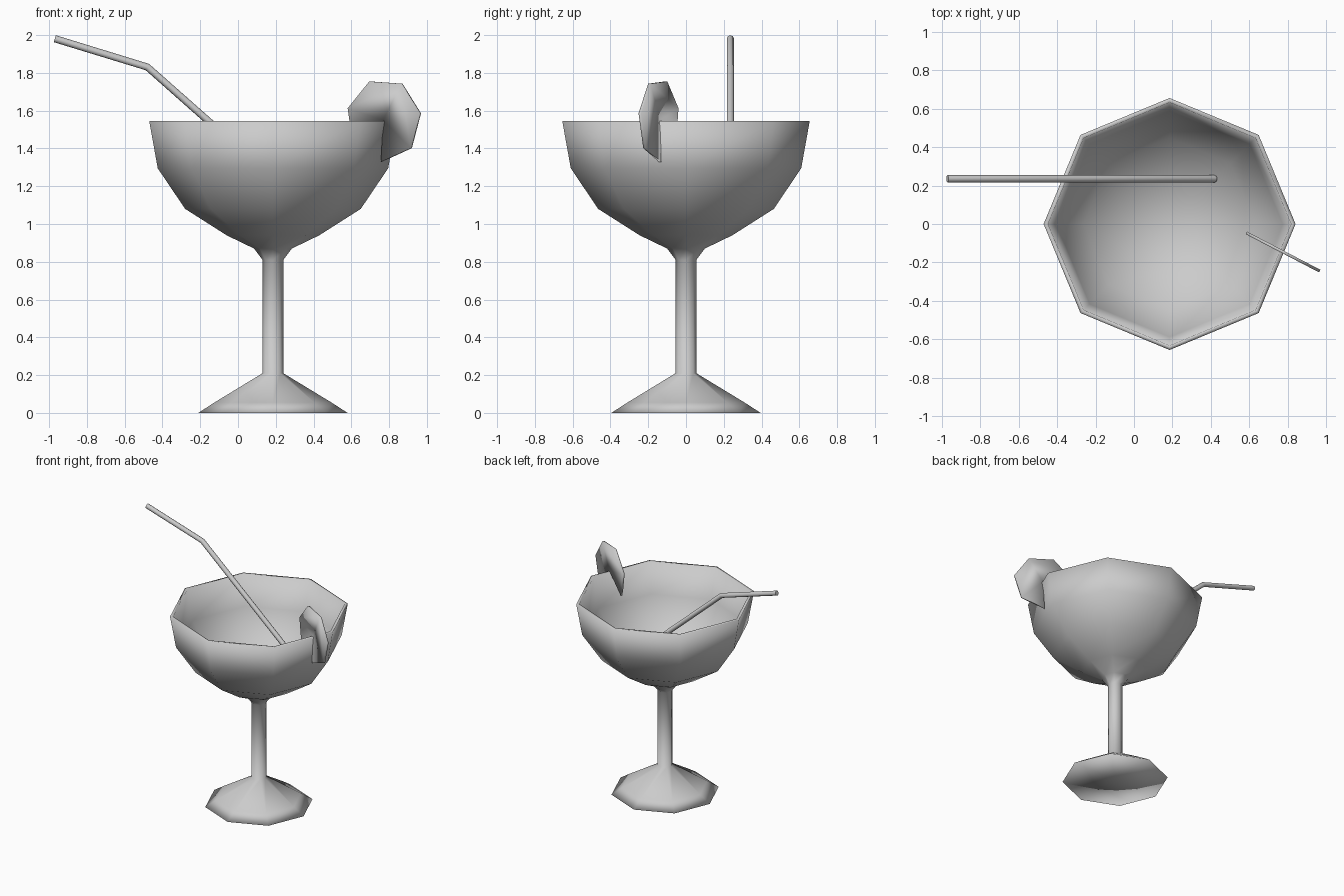
import bpy, bmesh, math
from mathutils import Vector

default = bpy.data.objects.get("Cube")
if default:
    bpy.data.objects.remove(default, do_unlink=True)

GREY = (0.6, 0.6, 0.6, 1.0)
mat = bpy.data.materials.new("plain grey")
mat.use_nodes = True
mat.diffuse_color = GREY
mat.node_tree.nodes["Principled BSDF"].inputs["Base Color"].default_value = GREY


def add_mesh(name, bm, location):
    """Turn a bmesh into a smooth shaded object."""
    bmesh.ops.recalc_face_normals(bm, faces=bm.faces)
    for f in bm.faces:
        f.smooth = True
    mesh = bpy.data.meshes.new(name)
    bm.to_mesh(mesh)
    bm.free()
    mesh.materials.append(mat)
    obj = bpy.data.objects.new(name, mesh)
    obj.location = location
    bpy.context.collection.objects.link(obj)
    return obj


def lathe(name, profile, location, sides=8):
    """Spin a (radius, height) profile around z."""
    bm = bmesh.new()
    verts = [bm.verts.new((r, 0, z)) for r, z in profile]
    edges = [bm.edges.new(pair) for pair in zip(verts, verts[1:])]
    bmesh.ops.spin(bm, geom=verts + edges, cent=(0, 0, 0), axis=(0, 0, 1),
                   angle=math.tau, steps=sides)
    bmesh.ops.remove_doubles(bm, verts=bm.verts, dist=0.0005)
    return add_mesh(name, bm, location)


# Goblet: foot, stem, outer bowl, rim, inner bowl
lathe("goblet", [
    (0, 0), (0.395, 0), (0.31, 0.055), (0.055, 0.21),
    (0.055, 0.81), (0.10, 0.87), (0.245, 0.94), (0.465, 1.08),
    (0.61, 1.295), (0.655, 1.545),
    (0.632, 1.545), (0.588, 1.305), (0.447, 1.10), (0.235, 0.965), (0, 0.91),
], (0.185, 0, 0))

# Bent drinking straw
curve = bpy.data.curves.new("straw", "CURVE")
curve.dimensions = "3D"
curve.bevel_depth = 0.019
curve.bevel_resolution = 2
curve.use_fill_caps = True
path = [(-0.97, 1.981), (-0.48, 1.831), (0.42, 1.035)]
spline = curve.splines.new("POLY")
spline.points.add(len(path) - 1)
for point, (x, z) in zip(spline.points, path):
    point.co = (x, 0.235, z, 1)
spline.use_smooth = True
curve.materials.append(mat)
bpy.context.collection.objects.link(bpy.data.objects.new("straw", curve))

# Seven-sided fruit slice with one wedge removed so it sits on the rim
SIDES, RADIUS, THICK = 7, 0.221, 0.015
bm = bmesh.new()
outline = []
for i in range(SIDES):
    a = math.radians(-145) - i * math.tau / SIDES
    outline.append(Vector((RADIUS * math.cos(a), -THICK / 2, RADIUS * math.sin(a))))
outline.append(Vector((0, -THICK / 2, 0)))
face = bm.faces.new([bm.verts.new(p) for p in outline])
solid = bmesh.ops.extrude_face_region(bm, geom=[face], use_keep_orig=True)
moved = [g for g in solid["geom"] if isinstance(g, bmesh.types.BMVert)]
bmesh.ops.translate(bm, verts=moved, vec=(0, THICK, 0))
fruit = add_mesh("fruit_slice", bm, (0.772, -0.144, 1.55))
fruit.rotation_euler.z = math.radians(-27.5)
